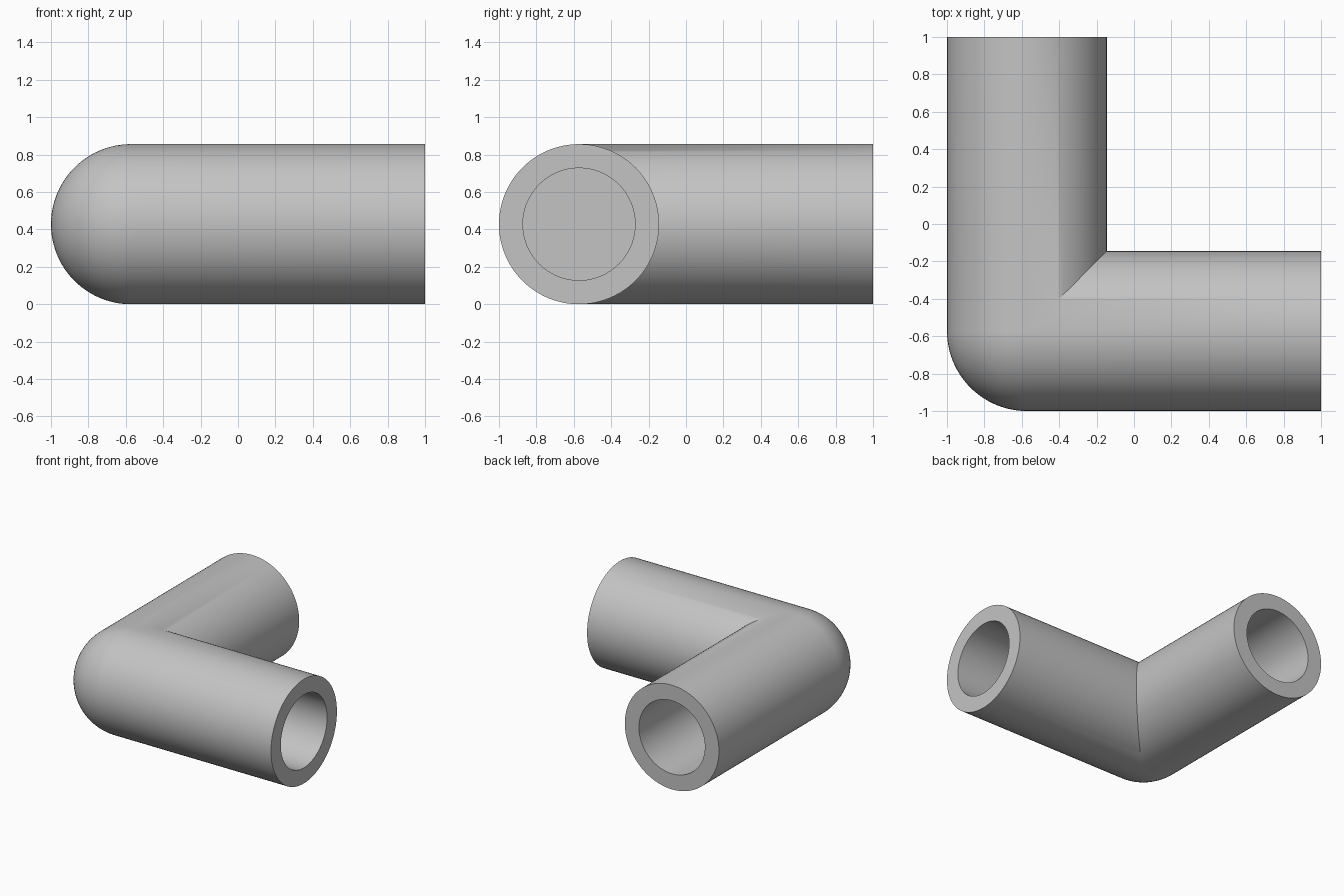
import bpy, bmesh
from math import cos, sin, pi, radians

cube = bpy.data.objects.get("Cube")
if cube:
    bpy.data.objects.remove(cube, do_unlink=True)

R, BORE = 0.428, 0.3        # outer and bore radii
C = R - 1                   # corner of the two axes, in x and y
END, BORE_END = 1.0, -0.14  # open end and blind bottom of each bore
SIDES, TURNS = 96, 24

grey = bpy.data.materials.new("light grey")
grey.use_nodes = True
colour = (0.55, 0.55, 0.55, 1)
grey.diffuse_color = colour
grey.node_tree.nodes["Principled BSDF"].inputs["Base Color"].default_value = colour

bm = bmesh.new()
angles = [2 * pi * i / SIDES for i in range(SIDES)]


def arm_ring(radius, along, swap):
    """Circle around one arm; swap gives the arm along y."""
    ring = []
    for t in angles:
        p = (along, C + radius * cos(t))
        if swap:
            p = p[::-1]
        ring.append(bm.verts.new((*p, R + radius * sin(t))))
    return ring


def corner_ring(turn):
    """Section at the bend: mitred inside, rounded outside."""
    ring = []
    for t in angles:
        d = R * cos(t)
        if d >= 0:
            p = (C + d, C + d)
        else:
            p = (C + d * sin(turn), C + d * cos(turn))
        ring.append(bm.verts.new((*p, R + R * sin(t))))
    return ring


def bridge(a, b):
    for i in range(SIDES):
        j = (i + 1) % SIDES
        bm.faces.new((a[i], a[j], b[j], b[i]))


# Blind bore, end rim and outer skin, lofted from one arm round to the other
rings = [arm_ring(BORE, BORE_END, False), arm_ring(BORE, END, False),
         arm_ring(R, END, False)]
rings += [corner_ring(pi / 2 * k / TURNS) for k in range(TURNS + 1)]
rings += [arm_ring(R, END, True), arm_ring(BORE, END, True),
          arm_ring(BORE, BORE_END, True)]
for a, b in zip(rings, rings[1:]):
    bridge(a, b)

# Bore bottoms
bm.faces.new(rings[0])
bm.faces.new(rings[-1])

bmesh.ops.remove_doubles(bm, verts=bm.verts[:], dist=0.0001)
bmesh.ops.recalc_face_normals(bm, faces=bm.faces[:])
mesh = bpy.data.meshes.new("elbow_fitting")
bm.to_mesh(mesh)
bm.free()
mesh.materials.append(grey)

elbow = bpy.data.objects.new("elbow_fitting", mesh)
bpy.context.collection.objects.link(elbow)
bpy.ops.object.select_all(action='DESELECT')
elbow.select_set(True)
bpy.context.view_layer.objects.active = elbow
bpy.ops.object.shade_smooth_by_angle(angle=radians(30))
